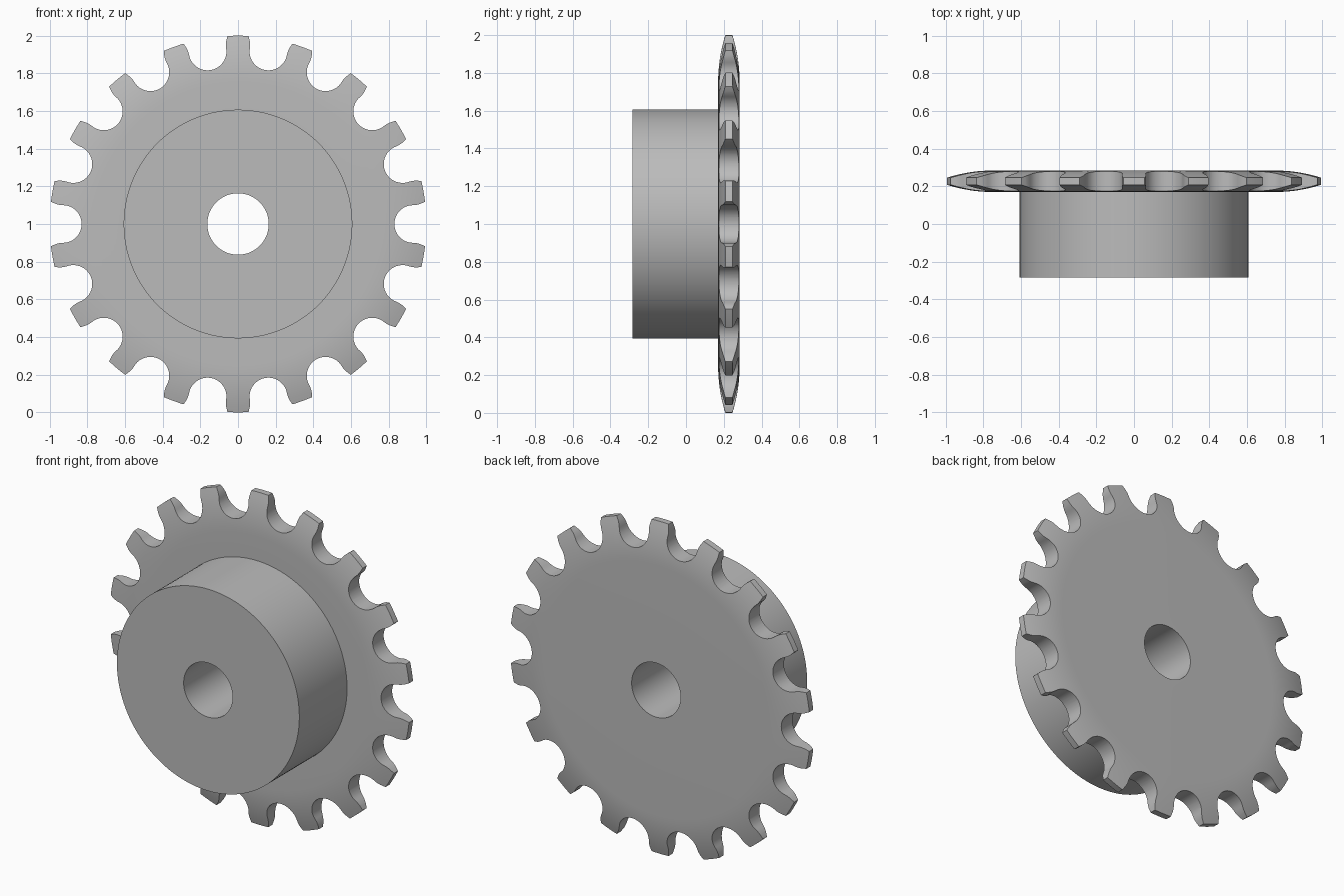
import bpy, bmesh, math
from mathutils import Matrix, Vector

TEETH = 18
SEGMENTS = TEETH * 8
BORE, HUB, TIP = 0.163, 0.607, 1.0
FRONT, BACK, PLATE = -0.284, 0.284, 0.17
MID, HALF = (PLATE + BACK) / 2, (BACK - PLATE) / 2
TAPER_START, TAPER_RADIUS = 0.75, 0.84
SEAT_CENTRE, SEAT_RADIUS = 0.93, 0.1
AXIS = Vector((0, 0, 1))

cube = bpy.data.objects.get("Cube")
if cube:
    bpy.data.objects.remove(cube, do_unlink=True)

steel = bpy.data.materials.new("steel_grey")
steel.use_nodes = True
colour = (0.5, 0.5, 0.5, 1)
steel.diffuse_color = colour
steel.node_tree.nodes["Principled BSDF"].inputs["Base Color"].default_value = colour


def make_object(name, bm):
    bmesh.ops.recalc_face_normals(bm, faces=bm.faces)
    mesh = bpy.data.meshes.new(name)
    bm.to_mesh(mesh)
    bm.free()
    mesh.materials.append(steel)
    obj = bpy.data.objects.new(name, mesh)
    bpy.context.collection.objects.link(obj)
    return obj


def lathe(name, profile):
    """Spin a closed (radius, y) profile about the y direction."""
    bm = bmesh.new()
    rings = []
    for i in range(SEGMENTS):
        a = math.tau * i / SEGMENTS
        rings.append([bm.verts.new((r * math.sin(a), y, 1 + r * math.cos(a)))
                      for r, y in profile])
    n = len(profile)
    for i, ring in enumerate(rings):
        after = rings[(i + 1) % SEGMENTS]
        for j in range(n):
            k = (j + 1) % n
            bm.faces.new((ring[j], ring[k], after[k], after[j]))
    return make_object(name, bm)


# Hub and plate in one section, with the rim rounded towards the tooth tips
taper = []
for i in range(9):
    r = TAPER_START + (TIP - TAPER_START) * i / 8
    drop = TAPER_RADIUS - math.sqrt(TAPER_RADIUS ** 2 - (r - TAPER_START) ** 2)
    taper.append((r, HALF - drop))
section = [(BORE, FRONT), (HUB, FRONT), (HUB, PLATE)]
section += [(r, MID - h) for r, h in taper]
section += [(r, MID + h) for r, h in reversed(taper)]
section += [(BORE, BACK)]
sprocket = lathe("sprocket", section)

# Tooth gap outline: round roller seat with flanks flaring to the tips
flank = [(0.945, 0.101), (0.965, 0.106), (0.993, 0.118), (1.06, 0.15)]
seat = []
for i in range(25):
    a = math.pi * (0.5 + i / 24)
    seat.append((SEAT_CENTRE + SEAT_RADIUS * math.cos(a), SEAT_RADIUS * math.sin(a)))
gap = [(r, t) for r, t in reversed(flank)] + seat + [(r, -t) for r, t in flank]

# One cutter holding all the gaps
bm = bmesh.new()
for tooth in range(TEETH):
    a = math.tau * (tooth + 0.5) / TEETH
    out = Vector((math.sin(a), 0, math.cos(a)))
    side = Vector((math.cos(a), 0, -math.sin(a)))
    loops = [[bm.verts.new(AXIS + out * r + side * t + Vector((0, y, 0)))
              for r, t in gap] for y in (PLATE - 0.05, BACK + 0.05)]
    bm.faces.new(loops[0])
    bm.faces.new(list(reversed(loops[1])))
    for j in range(len(gap)):
        k = (j + 1) % len(gap)
        bm.faces.new((loops[0][j], loops[0][k], loops[1][k], loops[1][j]))
cutter = make_object("gap_cutter", bm)
cutter.hide_render = True

# Cut the teeth and smooth the curved surfaces
cut = sprocket.modifiers.new("tooth_gaps", "BOOLEAN")
cut.operation = "DIFFERENCE"
cut.solver = "EXACT"
cut.object = cutter
bpy.ops.object.select_all(action="DESELECT")
sprocket.select_set(True)
bpy.context.view_layer.objects.active = sprocket
bpy.ops.object.modifier_apply(modifier=cut.name)
bpy.data.objects.remove(cutter, do_unlink=True)
bpy.ops.object.shade_smooth_by_angle(angle=math.radians(25))
